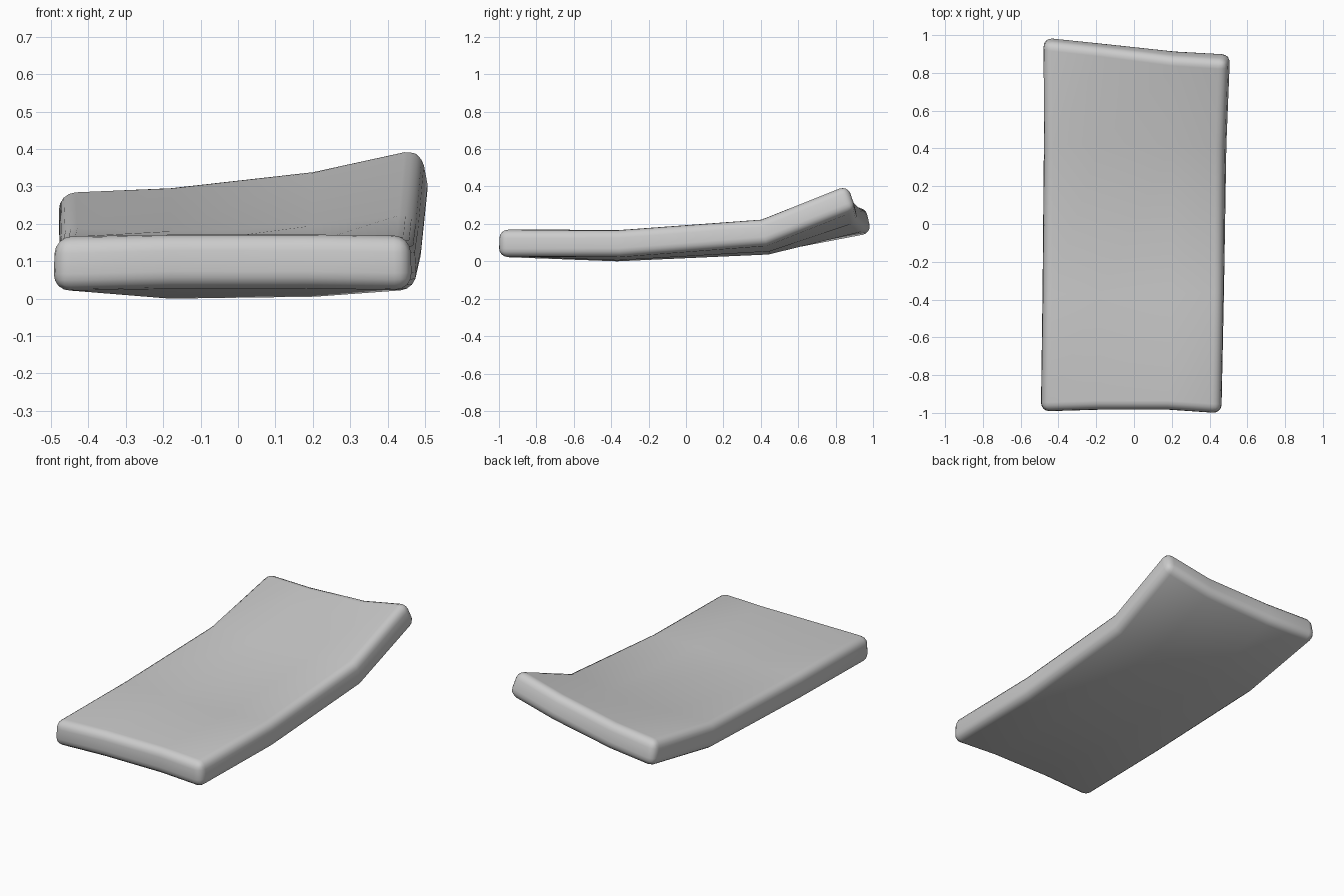
import bpy
import bmesh

cube = bpy.data.objects.get("Cube")
if cube:
    bpy.data.objects.remove(cube, do_unlink=True)

# Plain grey material
grey = bpy.data.materials.new("plain grey")
grey.use_nodes = True
colour = (0.6, 0.6, 0.6, 1)
grey.diffuse_color = colour
grey.node_tree.nodes["Principled BSDF"].inputs["Base Color"].default_value = colour

# Upper surface as four rows from front to back: (x, y, z) points
rows = [
    [(-0.49, -0.99, 0.165), (-0.18, -0.98, 0.173), (0.18, -0.98, 0.173), (0.46, -1.0, 0.168)],
    [(-0.48, -0.37, 0.17), (-0.18, -0.37, 0.145), (0.20, -0.37, 0.15), (0.47, -0.36, 0.17)],
    [(-0.475, 0.42, 0.19), (-0.18, 0.42, 0.18), (0.20, 0.42, 0.195), (0.475, 0.40, 0.228)],
    [(-0.48, 0.965, 0.29), (-0.18, 0.93, 0.305), (0.20, 0.88, 0.35), (0.49, 0.86, 0.415)],
]

# Bent slab panel
bm = bmesh.new()
grid = [[bm.verts.new(p) for p in row] for row in rows]
for near, far in zip(grid, grid[1:]):
    for i in range(3):
        bm.faces.new((near[i], near[i + 1], far[i + 1], far[i]))
mesh = bpy.data.meshes.new("bent_slab")
bm.to_mesh(mesh)
bm.free()
mesh.materials.append(grey)
slab = bpy.data.objects.new("bent_slab", mesh)
bpy.context.collection.objects.link(slab)

# Thickness and rounded rim
solid = slab.modifiers.new("thickness", 'SOLIDIFY')
solid.thickness = 0.145
solid.offset = -1
bevel = slab.modifiers.new("rounded_rim", 'BEVEL')
bevel.width = 0.045
bevel.segments = 4
bevel.limit_method = 'ANGLE'
bevel.angle_limit = 0.8

# Smooth shading
bpy.context.view_layer.objects.active = slab
slab.select_set(True)
bpy.ops.object.shade_smooth()
